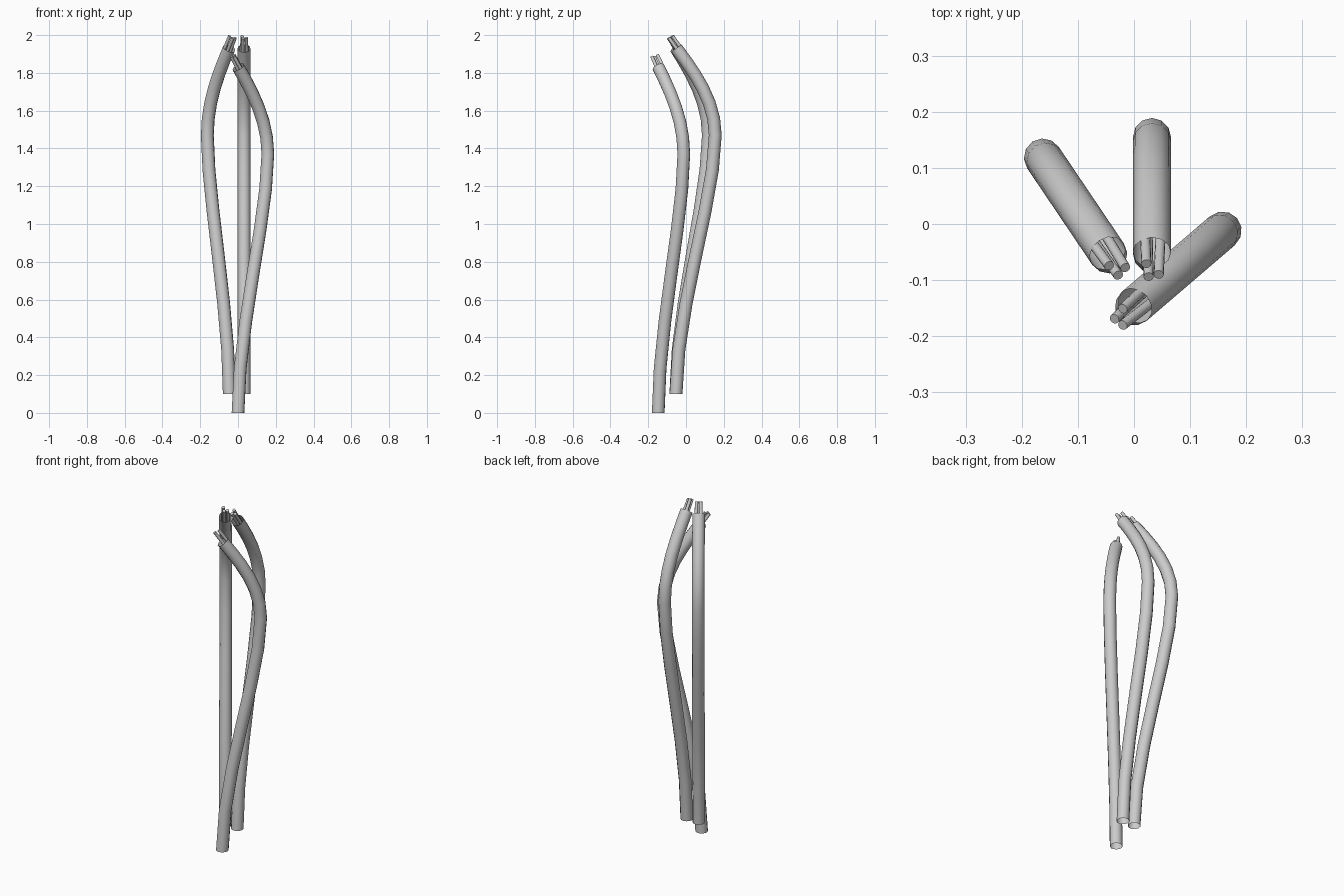
import bpy, math
from mathutils import Vector

if "Cube" in bpy.data.objects:
    bpy.data.objects.remove(bpy.data.objects["Cube"])

SHEATH_R, WIRE_R = 0.034, 0.009


def finish(curve, name, loc, angle):
    """Turn a bevelled curve into a placed, smooth-shaded mesh."""
    ob = bpy.data.objects.new(name, curve)
    bpy.context.collection.objects.link(ob)
    bpy.ops.object.select_all(action='DESELECT')
    ob.select_set(True)
    bpy.context.view_layer.objects.active = ob
    bpy.ops.object.convert(target='MESH')
    ob = bpy.context.object
    ob.name = name
    ob.location = loc
    ob.rotation_euler.z = math.radians(angle)
    bpy.ops.object.shade_smooth_by_angle(angle=math.radians(40))


def new_curve(name, radius, caps):
    c = bpy.data.curves.new(name, 'CURVE')
    c.dimensions = '3D'
    c.bevel_depth = radius
    c.bevel_resolution = 4
    c.resolution_u = 6
    c.use_fill_caps = caps
    return c


def cable(name, loc, angle):
    # open sheath: bows outward along local y, then hooks back at the top
    c = new_curve(name + "_sheath", SHEATH_R, False)
    sp = c.splines.new('BEZIER')
    path = [  # left handle, point, right handle as (y, z)
        ((0, -0.3), (0, 0), (0, 0.45)),
        ((0.208, 1.04), (0.208, 1.37), (0.208, 1.55)),
        ((0.10, 1.70), (0.002, 1.83), (-0.05, 1.90)),
    ]
    sp.bezier_points.add(len(path) - 1)
    for bp, (l, p, r) in zip(sp.bezier_points, path):
        bp.handle_left_type = bp.handle_right_type = 'FREE'
        bp.handle_left, bp.co, bp.handle_right = [(0, *q) for q in (l, p, r)]
    finish(c, name + "_sheath", loc, angle)

    # three bare wires poking out of the tip
    w = new_curve(name + "_wires", WIRE_R, True)
    back = Vector((0, 0.57, -0.82)) * 0.13
    for tip in ((-0.010, -0.018, 1.895), (-0.006, -0.041, 1.885), (0.012, -0.037, 1.886)):
        tip = Vector(tip)
        s = w.splines.new('POLY')
        s.points.add(1)
        s.points[0].co = (*(tip + back + Vector((tip.x * 0.3, 0, 0))), 1)
        s.points[1].co = (*tip, 1)
    finish(w, name + "_wires", loc, angle)


cable("left_cable", (-0.046, -0.054, 0.1), 34)
cable("middle_cable", (0.032, -0.053, 0.1), 0)
cable("front_cable", (0.0, -0.147, 0.0), -49.4)
